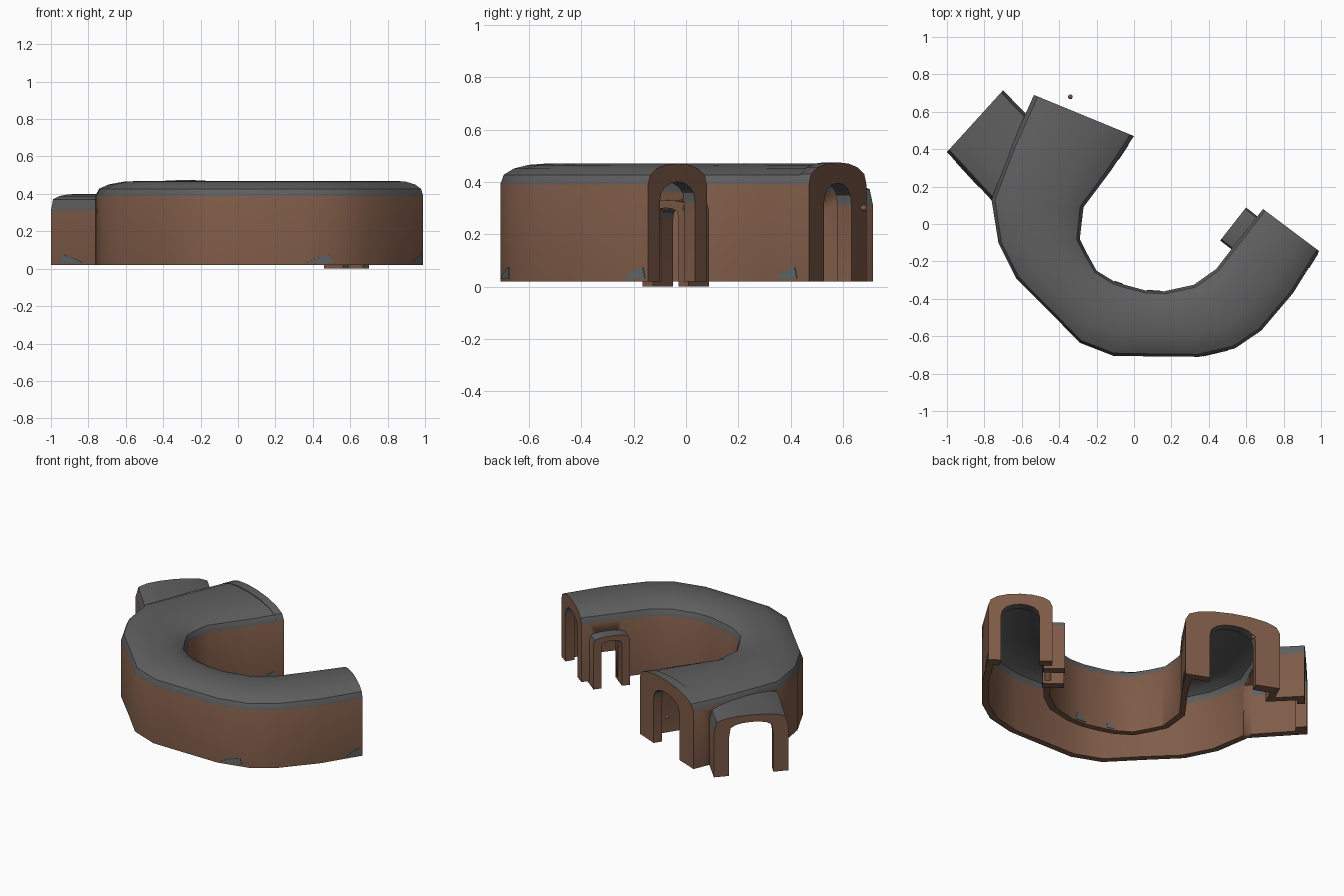
import bpy, bmesh, math
from mathutils import Vector

if "Cube" in bpy.data.objects:
    bpy.data.objects.remove(bpy.data.objects["Cube"])


def material(name, rgb):
    m = bpy.data.materials.new(name)
    m.diffuse_color = (*rgb, 1)
    m.use_nodes = True
    m.node_tree.nodes["Principled BSDF"].inputs["Base Color"].default_value = m.diffuse_color
    return m


BROWN = material("brown wall", (0.21, 0.105, 0.065))
GREY = material("dark grey roof", (0.115, 0.115, 0.115))
SLATE = material("slate patch", (0.11, 0.14, 0.15))
N = 8  # arch segments


def lerp(a, b, t):
    return tuple(p + (q - p) * t for p, q in zip(a, b))


def mix(s, e, t):
    return (lerp(s[0], e[0], t), lerp(s[1], e[1], t))


def profile(st, base, side, top, inset, power):
    """Arch cross-section between the two plan points of a station."""
    a, b = Vector(st[0]), Vector(st[1])
    d = (b - a).normalized() * inset
    a, b = a + d, b - d
    pts = [(a.x, a.y, base)]
    for i in range(N + 1):
        ang = math.pi * i / N
        p = a.lerp(b, (1 - math.cos(ang)) / 2)
        rise = max(0.0, math.sin(ang)) ** power if 0 < i < N else 0.0
        pts.append((p.x, p.y, side + (top - side) * rise))
    return pts + [(b.x, b.y, base)]


def finish(bm, name, mats):
    bmesh.ops.recalc_face_normals(bm, faces=bm.faces[:])
    for f in bm.faces:
        f.smooth = True
    me = bpy.data.meshes.new(name)
    bm.to_mesh(me)
    bm.free()
    me.set_sharp_from_angle(angle=math.radians(32))
    for m in mats:
        me.materials.append(m)
    ob = bpy.data.objects.new(name, me)
    bpy.context.collection.objects.link(ob)
    return ob


def arch(name, stations, base, side, top, t, tt, power=0.8):
    """Hollow arch tunnel, open below: brown walls, grey roof."""
    bm = bmesh.new()
    rings = []
    for st in stations:
        o = [bm.verts.new(p) for p in profile(st, base, side, top, 0, power)]
        i = [bm.verts.new(p) for p in profile(st, base, side - tt, top - tt, t, power)]
        rings.append(o + i[::-1])
    n = len(rings[0])
    h = n // 2
    for r, s in zip(rings, rings[1:]):
        for k in range(n):
            f = bm.faces.new((r[k], r[(k + 1) % n], s[(k + 1) % n], s[k]))
            f.material_index = int(1 <= k < h - 2 or h + 1 <= k < n - 2)
    for r in (rings[0], rings[-1]):
        for k in range(h - 1):
            bm.faces.new((r[k], r[k + 1], r[n - 2 - k], r[n - 1 - k]))
    return finish(bm, name, (BROWN, GREY))


def cut(ob, stations, side, top, inset, power):
    """Cut an arched passage through an object."""
    bm = bmesh.new()
    rings = [[bm.verts.new(p) for p in profile(s, -0.1, side, top, inset, power)] for s in stations]
    n = len(rings[0])
    for k in range(n):
        bm.faces.new((rings[0][k], rings[0][(k + 1) % n], rings[1][(k + 1) % n], rings[1][k]))
    for r in rings:
        bm.faces.new(r)
    tool = finish(bm, "cutter", (BROWN,))
    tool.hide_render = True
    mod = ob.modifiers.new("passage", 'BOOLEAN')
    mod.operation, mod.solver, mod.object = 'DIFFERENCE', 'EXACT', tool
    dg = bpy.context.evaluated_depsgraph_get()
    me = bpy.data.meshes.new_from_object(ob.evaluated_get(dg))
    ob.modifiers.clear()
    ob.data = me
    bpy.data.objects.remove(tool)


# Main curved tunnel: (outer, inner) plan points
main = [((0.99, -0.145), (0.69, 0.08)), ((0.85, -0.37), (0.54, -0.11)),
        ((0.68, -0.57), (0.44, -0.24)), ((0.54, -0.665), (0.32, -0.325)),
        ((0.35, -0.71), (0.16, -0.36)), ((0.12, -0.708), (0.06, -0.355)),
        ((-0.11, -0.705), (-0.05, -0.325)), ((-0.29, -0.635), (-0.11, -0.305)),
        ((-0.46, -0.46), (-0.20, -0.25)), ((-0.63, -0.29), (-0.25, -0.16)),
        ((-0.725, -0.10), (-0.29, -0.08)), ((-0.762, 0.13), (-0.27, 0.09)),
        ((-0.655, 0.42), (-0.12, 0.29)), ((-0.535, 0.69), (0.0, 0.47))]
endA = mix(main[0], main[1], 0.22)
endB = mix(main[-1], main[-2], 0.22)
tunnel = arch("main_tunnel", [endA] + main[1:-1] + [endB], 0.02, 0.39, 0.47, 0.04, 0.03)
arch("right_end_frame", [main[0], endA], 0.02, 0.39, 0.47, 0.075, 0.07)
arch("back_end_frame", [main[-1], endB], 0.02, 0.39, 0.475, 0.15, 0.08)

# Branch tunnel at the back left
mouth = ((-1.0, 0.385), (-0.70, 0.715))
root = ((-0.755, 0.12), (-0.555, 0.565))
ring = mix(mouth, root, 0.2)
arch("branch_tunnel", [ring, root], 0.02, 0.31, 0.40, 0.045, 0.03, 0.4)
arch("branch_end_frame", [mouth, ring], 0.02, 0.31, 0.40, 0.09, 0.045, 0.4)
cut(tunnel, [mix(mouth, root, 0.4), ((-0.60, -0.04), (-0.43, 0.44))], 0.28, 0.37, 0.046, 0.4)

# Small side doorway through the inner wall
c, u, n = Vector((0.53, 0.0)), Vector((0.616, 0.788)), Vector((0.788, -0.616))


def door_station(d):
    return (tuple(c + n * d - u * 0.112), tuple(c + n * d + u * 0.112))


cut(tunnel, [door_station(0), door_station(0.2)], 0.26, 0.30, 0.05, 0.5)
arch("side_doorway", [door_station(0), door_station(0.127)], 0.0, 0.29, 0.33, 0.05, 0.03, 0.5)

# Small round knobs at the entrances
for k, p in enumerate([(-0.34, 0.68, 0.30), (0.70, 0.0, 0.30)]):
    bm = bmesh.new()
    bmesh.ops.create_icosphere(bm, subdivisions=2, radius=0.013)
    bmesh.ops.translate(bm, verts=bm.verts[:], vec=p)
    finish(bm, f"entrance_knob_{k}", (BROWN,))


# Thin slate patches along the foot of the walls
def patch(name, a, b, t0, t1):
    a, b = Vector(a), Vector(b)
    side = Vector((b.y - a.y, a.x - b.x)).normalized() * 0.003
    bm = bmesh.new()
    loops = []
    for s in (-1, 1):
        loop = []
        for f, z in ((0, 0.03), (1, 0.03), (0.9, 0.075), (0.5, 0.06), (0.2, 0.045)):
            p = a.lerp(b, t0 + (t1 - t0) * f) + side * s
            loop.append(bm.verts.new((p.x, p.y, z)))
        bm.faces.new(loop)
        loops.append(loop)
    for k in range(5):
        j = (k + 1) % 5
        bm.faces.new((loops[0][k], loops[0][j], loops[1][j], loops[1][k]))
    finish(bm, name, (SLATE,))


patch("wall_patch_branch", root[0], mouth[0], 0.3, 0.8)
patch("wall_patch_front", main[4][0], main[3][0], 0.1, 0.8)
patch("wall_patch_right", main[1][0], main[0][0], 0.6, 0.95)
patch("wall_patch_back", main[12][1], main[13][1], 0.3, 0.75)
patch("wall_patch_inner", main[7][1], main[6][1], 0.1, 0.8)
patch("wall_patch_inner_b", main[5][1], main[4][1], 0.1, 0.8)
